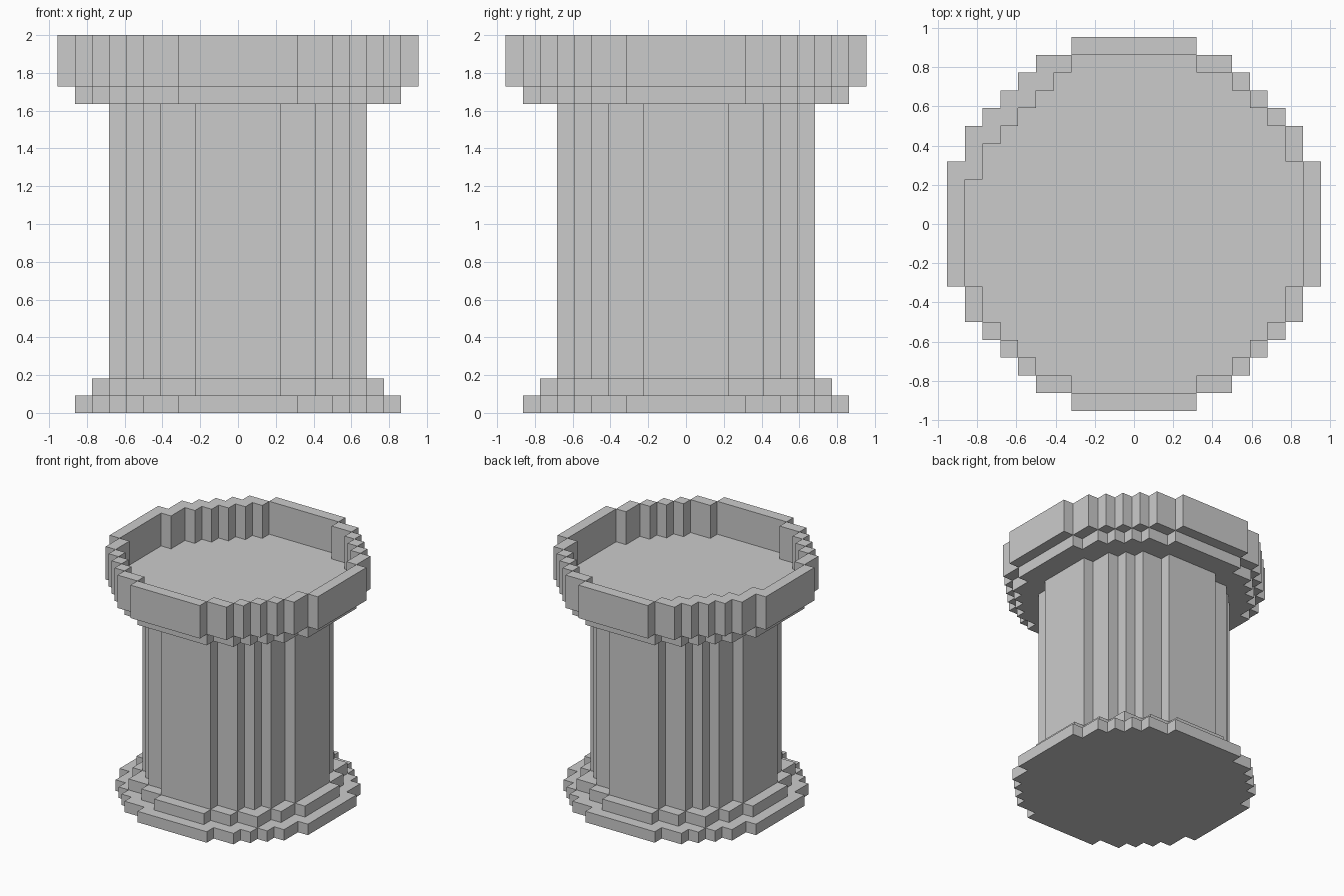
import bpy, bmesh, math
from mathutils import Vector

if "Cube" in bpy.data.objects:
    bpy.data.objects.remove(bpy.data.objects["Cube"])

U = 1 / 11  # block size: 22 blocks tall


def disc(r):
    """Stepped disc of unit blocks around the origin."""
    n = range(-11, 12)
    return {(x, y) for x in n for y in n if x * x + y * y <= r * r}


# Rim hollow, with a few corner blocks left filled on the back-left side
corner_fill = {(-5, 8), (-6, 7), (-7, 6), (-8, 5), (-9, 3)}
hollow = disc(9.5) - corner_fill

# part name: (footprint, bottom level, top level)
parts = {
    "base_plate": (disc(9.5), 0, 1),
    "base_step": (disc(8.5), 1, 2),
    "column_shaft": (disc(7.5), 2, 18),
    "bowl_floor": (disc(9.5), 18, 19),
    "bowl_rim": (disc(10.5) - hollow, 19, 22),
}
order = list(parts.values())


def add_part(name, index):
    """Stepped prism showing only the faces not covered by its neighbours."""
    cells, z0, z1 = order[index]
    below = order[index - 1][0] if index > 0 else set()
    above = order[index + 1][0] if index + 1 < len(order) else set()
    bm = bmesh.new()

    def quad(pts):
        bm.faces.new([bm.verts.new(Vector(p) * U) for p in pts])

    for x, y in cells:
        a, b, c, d = x - .5, x + .5, y - .5, y + .5
        ring = [(a, c), (b, c), (b, d), (a, d)]
        if (x, y) not in above:
            quad([(*p, z1) for p in ring])
        if (x, y) not in below:
            quad([(*p, z0) for p in reversed(ring)])
        # side walls in order front, right, back, left
        for i, (dx, dy) in enumerate([(0, -1), (1, 0), (0, 1), (-1, 0)]):
            if (x + dx, y + dy) not in cells:
                p, q = ring[i], ring[(i + 1) % 4]
                quad([(*p, z0), (*q, z0), (*q, z1), (*p, z1)])

    # weld blocks and merge flat areas into larger faces
    bmesh.ops.remove_doubles(bm, verts=bm.verts, dist=1e-4)
    bmesh.ops.dissolve_limit(bm, angle_limit=math.radians(1),
                             verts=bm.verts, edges=bm.edges)
    mesh = bpy.data.meshes.new(name)
    bm.to_mesh(mesh)
    bm.free()
    bpy.context.collection.objects.link(bpy.data.objects.new(name, mesh))


for i, part_name in enumerate(parts):
    add_part(part_name, i)
